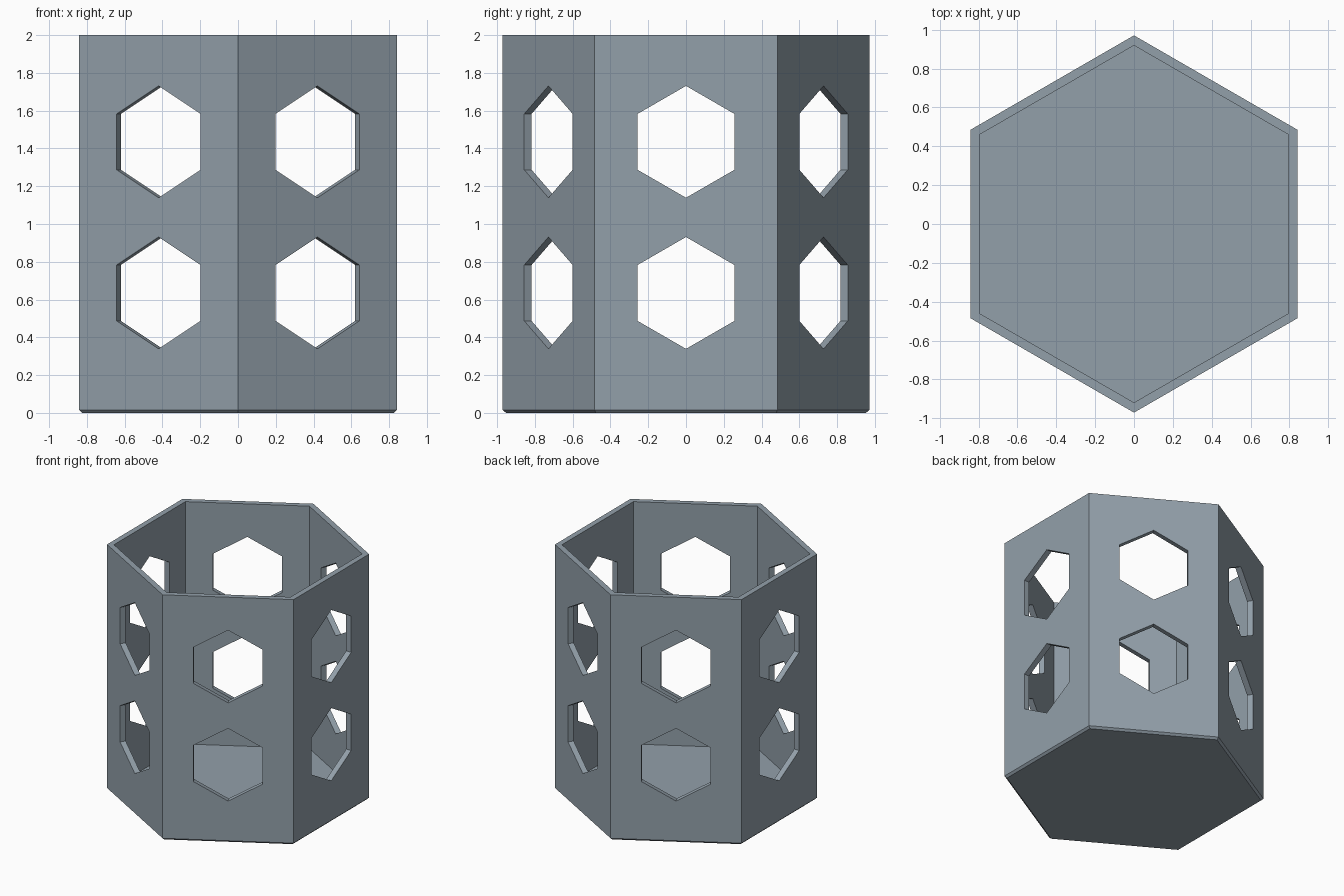
import bpy
import bmesh
from math import cos, sin, pi
from mathutils import Matrix, Vector

cube = bpy.data.objects.get("Cube")
if cube:
    bpy.data.objects.remove(cube, do_unlink=True)

APOTHEM = 0.841
WALL = 0.045
HEIGHT = 2.0
FLOOR = 0.025
CHAMFER = 0.016
HOLE_RADIUS = 0.296
HOLE_HEIGHTS = (0.635, 1.435)

grey = bpy.data.materials.new("slate grey")
grey.use_nodes = True
colour = (0.29, 0.35, 0.40, 1)
grey.diffuse_color = colour
grey.node_tree.nodes["Principled BSDF"].inputs["Base Color"].default_value = colour


def hex_ring(bm, apothem, z):
    """Hexagon with points on the y axis and flats facing x."""
    r = apothem / cos(pi / 6)
    return [bm.verts.new((r * cos(a), r * sin(a), z))
            for a in (pi / 6 + k * pi / 3 for k in range(6))]


def make_object(name, bm):
    bmesh.ops.recalc_face_normals(bm, faces=bm.faces)
    mesh = bpy.data.meshes.new(name)
    bm.to_mesh(mesh)
    bm.free()
    mesh.materials.append(grey)
    obj = bpy.data.objects.new(name, mesh)
    bpy.context.collection.objects.link(obj)
    return obj


# Open hexagonal cup: underside, chamfer, outer wall, rim, inner wall, floor
bm = bmesh.new()
profile = [(APOTHEM - CHAMFER, 0), (APOTHEM, CHAMFER), (APOTHEM, HEIGHT),
           (APOTHEM - WALL, HEIGHT), (APOTHEM - WALL, FLOOR)]
rings = [hex_ring(bm, a, z) for a, z in profile]
for low, high in zip(rings, rings[1:]):
    for i in range(6):
        j = (i + 1) % 6
        bm.faces.new((low[i], low[j], high[j], high[i]))
bm.faces.new(rings[0][::-1])
bm.faces.new(rings[-1])
cup = make_object("hexagonal_cup", bm)

# Hexagonal prisms, two through each wall
bm = bmesh.new()
for side in range(6):
    for z in HOLE_HEIGHTS:
        place = (Matrix.Rotation(side * pi / 3, 4, "Z")
                 @ Matrix.Translation(Vector((APOTHEM - WALL / 2, 0, z)))
                 @ Matrix.Rotation(pi / 2, 4, "Y"))
        # The prism's first point lies on its own x or y axis; turn it upright
        prism = bmesh.ops.create_cone(bm, cap_ends=True, segments=6,
                                      radius1=HOLE_RADIUS, radius2=HOLE_RADIUS,
                                      depth=WALL * 3)["verts"]
        if max(v.co.x for v in prism) < HOLE_RADIUS * 0.95:
            bmesh.ops.rotate(bm, verts=prism, matrix=Matrix.Rotation(pi / 6, 3, "Z"))
        bmesh.ops.transform(bm, matrix=place, verts=prism)
cutter = make_object("hole_cutter", bm)
cutter.hide_render = True

# Cut the windows and discard the helper
cut = cup.modifiers.new("windows", "BOOLEAN")
cut.operation = "DIFFERENCE"
cut.solver = "EXACT"
cut.object = cutter
bpy.context.view_layer.objects.active = cup
cup.select_set(True)
bpy.ops.object.modifier_apply(modifier=cut.name)
bpy.data.objects.remove(cutter, do_unlink=True)
